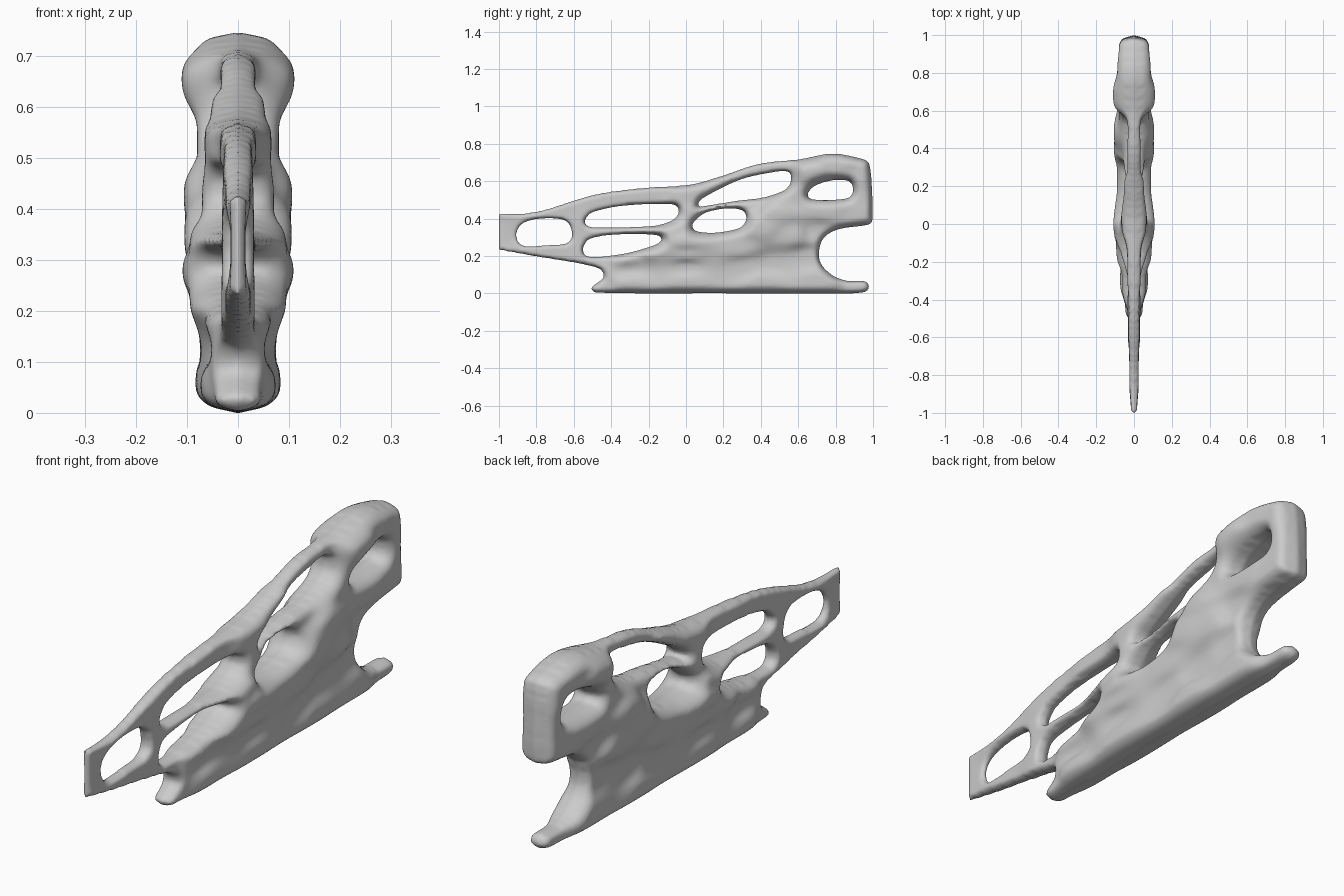
import bpy, bmesh, math
from mathutils import Vector, kdtree
from mathutils.geometry import delaunay_2d_cdt

if "Cube" in bpy.data.objects:
    bpy.data.objects.remove(bpy.data.objects["Cube"])

# Side outline as (y, z); a doubled point makes a corner
OUTLINE = [(-1, .43), (-1, .43), (-.9, .425), (-.765, .445), (-.49, .528), (-.25, .562), (.02, .582),
           (.18, .625), (.39, .693), (.61, .718), (.78, .748), (.93, .723), (.98, .695), (.997, .53),
           (.997, .385), (.97, .365), (.82, .343), (.74, .30), (.712, .225), (.722, .16), (.78, .10),
           (.855, .070), (.955, .067), (.98, .04), (.965, .01), (.9, .0), (.2, .0), (-.48, .003),
           (-.508, .03), (-.45, .075), (-.44, .10), (-.46, .13), (-.565, .158), (-.78, .193),
           (-1, .232), (-1, .232)]
# Openings between the struts
HOLES = [
    [(-.905, .315), (-.87, .375), (-.755, .40), (-.64, .385), (-.61, .315), (-.635, .27), (-.755, .258), (-.875, .258)],
    [(-.54, .385), (-.505, .43), (-.355, .465), (-.14, .478), (-.055, .470), (-.04, .43), (-.075, .39),
     (-.17, .362), (-.355, .355), (-.515, .357)],
    [(-.55, .235), (-.52, .287), (-.41, .311), (-.25, .316), (-.15, .309), (-.13, .285), (-.17, .258),
     (-.30, .22), (-.435, .199), (-.53, .20)],
    [(.065, .468), (.085, .505), (.285, .605), (.475, .648), (.550, .648), (.560, .60), (.53, .555),
     (.42, .515), (.26, .494), (.10, .468)],
    [(.035, .37), (.10, .428), (.21, .452), (.30, .444), (.322, .40), (.29, .352), (.155, .325), (.05, .335)],
    [(.65, .53), (.69, .575), (.79, .605), (.875, .597), (.892, .545), (.870, .512), (.77, .50), (.67, .505)],
]
# Half thickness samples as (y, z, half thickness)
THICK = [(-1, .33, .014), (-.75, .42, .025), (-.75, .22, .025), (-.58, .32, .031), (-.45, .5, .028),
         (-.2, .53, .035), (.05, .54, .066), (.17, .59, .056), (.33, .65, .034), (.5, .68, .032),
         (.68, .66, .112), (.83, .70, .088), (.93, .66, .080), (.97, .5, .073), (.93, .42, .076),
         (.75, .45, .085), (.6, .5, .08), (.48, .43, .108), (.35, .48, .055), (.2, .475, .05),
         (.4, .35, .106), (.28, .25, .09), (0, .4, .07), (0, .28, .111), (-.05, .34, .095), (0, .21, .094),
         (-.17, .24, .098), (-.35, .33, .036), (-.32, .185, .066), (-.5, .18, .032),
         (-.3, .125, .046), (0, .14, .066), (.3, .13, .066), (-.47, .05, .046), (-.3, .06, .075),
         (0, .06, .084), (.4, .06, .083), (.7, .06, .074), (.93, .04, .042), (.66, .2, .052),
         (.57, .31, .094), (.69, .33, .058), (.46, .16, .056)]


def spline(pts, step=.012):
    """Closed Catmull-Rom curve, evenly sampled, without repeated points."""
    out, n = [], len(pts)
    for i in range(n):
        a, b, c, d = (Vector(pts[(i + k) % n]) for k in (-1, 0, 1, 2))
        lim = (c - b).length
        if lim < 1e-6:
            continue
        m = max(1, round(lim / step))
        # limit tangents so uneven spacing does not overshoot
        t0, t1 = (c - a) / 2, (d - b) / 2
        t0 *= min(1, lim / max(t0.length, 1e-6))
        t1 *= min(1, lim / max(t1.length, 1e-6))
        for j in range(m):
            t = j / m
            out.append(b * (2*t**3 - 3*t*t + 1) + t0 * (t**3 - 2*t*t + t)
                       + c * (3*t*t - 2*t**3) + t1 * (t**3 - t*t))
    return out


loops = [spline(p) for p in [OUTLINE] + HOLES]
segs = [(l[i - 1], l[i]) for l in loops for i in range(len(l))]


def inside(p):
    hit = False
    for a, b in segs:
        if (a.y > p.y) != (b.y > p.y) and p.x < a.x + (p.y - a.y) * (b.x - a.x) / (b.y - a.y):
            hit = not hit
    return hit


# Distance lookup to the rim
rim = [a.lerp(b, k / 5) for a, b in segs for k in range(5)]
tree = kdtree.KDTree(len(rim))
for i, p in enumerate(rim):
    tree.insert((p.x, p.y, 0), i)
tree.balance()


def rim_dist(p):
    return tree.find((p.x, p.y, 0))[2]


def half_width(p):
    total = weight = 0
    for y, z, t in THICK:
        w = 1 / ((p.x - y)**2 + (1.7 * (p.y - z))**2 + .003)**2
        total += w * t
        weight += w
    t = total / weight
    d = min(rim_dist(p) / max(.014, .6 * t), 1)
    return t * math.sqrt(max(0, 1 - (1 - d)**2))


# Triangulated side sheet
verts, edges = [], []
for l in loops:
    s, n = len(verts), len(l)
    verts += l
    edges += [(s + i, s + (i + 1) % n) for i in range(n)]
n_rim = len(verts)
STEP = .011
for i in range(int(2 / STEP)):
    for j in range(int(.76 / STEP)):
        p = Vector((-1 + i * STEP + (j % 2) * STEP / 2, j * STEP))
        if rim_dist(p) > .004:
            verts.append(p)
pts, _, faces, orig, _, _ = delaunay_2d_cdt(verts, edges, [], 0, 1e-6)

# Inflate to both sides, joined along the rim
bm = bmesh.new()
right, left = [], []
for p, o in zip(pts, orig):
    if any(k < n_rim for k in o):
        v = bm.verts.new((0, p.x, p.y))
        right.append(v)
        left.append(v)
    else:
        w = half_width(p)
        right.append(bm.verts.new((w, p.x, p.y)))
        left.append(bm.verts.new((-w, p.x, p.y)))
for f in faces:
    if not inside(sum((pts[k] for k in f), Vector((0, 0))) / len(f)):
        continue
    for side, order in ((right, f), (left, f[::-1])):
        try:
            bm.faces.new([side[k] for k in order])
        except ValueError:
            pass
bmesh.ops.delete(bm, geom=[v for v in bm.verts if not v.link_faces], context='VERTS')
bmesh.ops.recalc_face_normals(bm, faces=bm.faces)
mesh = bpy.data.meshes.new("organic_bracket")
bm.to_mesh(mesh)
bm.free()
bracket = bpy.data.objects.new("organic_bracket", mesh)
bpy.context.collection.objects.link(bracket)

# Even out the skin
rem = bracket.modifiers.new("even_skin", 'REMESH')
rem.mode = 'VOXEL'
rem.voxel_size = .008
rem.use_smooth_shade = True
sm = bracket.modifiers.new("soften", 'SMOOTH')
sm.factor = .5
sm.iterations = 6
for f in mesh.polygons:
    f.use_smooth = True
